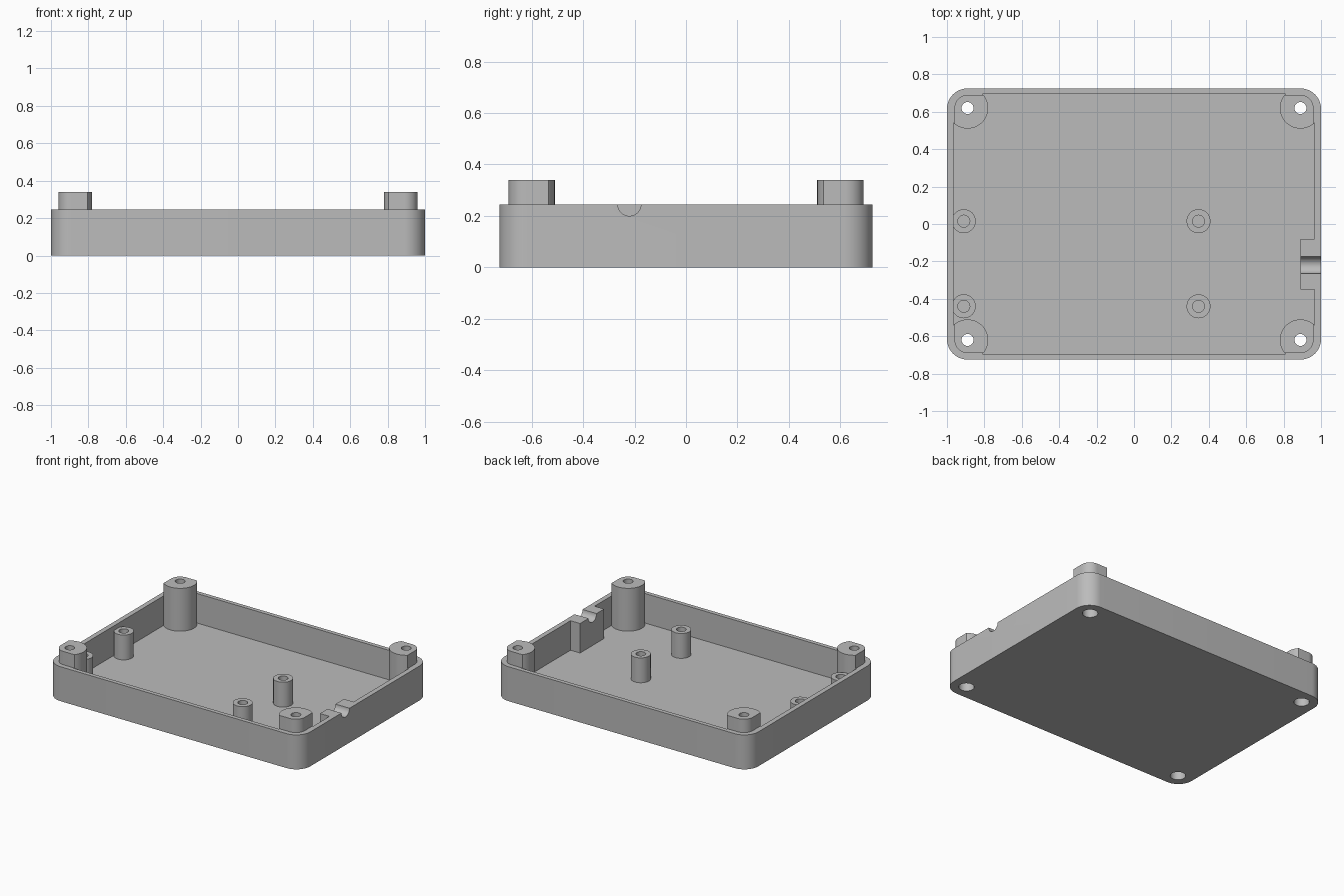
import bpy
import bmesh
import math

cube = bpy.data.objects.get("Cube")
if cube:
    bpy.data.objects.remove(cube, do_unlink=True)

RIM, FLOOR, POST_TOP = 0.245, 0.035, 0.34
POST_X, POST_Y, POST_R = 0.89, 0.62, 0.11
CORNERS = [(sx * POST_X, sy * POST_Y) for sx in (-1, 1) for sy in (-1, 1)]

grey = bpy.data.materials.new("grey plastic")
grey.use_nodes = True
colour = (0.5, 0.5, 0.5, 1)
grey.diffuse_color = colour
grey.node_tree.nodes["Principled BSDF"].inputs["Base Color"].default_value = colour


def prism(name, outline, z0, z1):
    """Extrude a closed outline from z0 to z1."""
    bm = bmesh.new()
    face = bm.faces.new([bm.verts.new((x, y, z0)) for x, y in outline])
    top = bmesh.ops.extrude_face_region(bm, geom=[face])["geom"]
    verts = [g for g in top if isinstance(g, bmesh.types.BMVert)]
    bmesh.ops.translate(bm, verts=verts, vec=(0, 0, z1 - z0))
    bmesh.ops.recalc_face_normals(bm, faces=bm.faces)
    mesh = bpy.data.meshes.new(name)
    bm.to_mesh(mesh)
    bm.free()
    mesh.materials.append(grey)
    obj = bpy.data.objects.new(name, mesh)
    bpy.context.collection.objects.link(obj)
    return obj


def circle(cx, cy, r, n=48):
    return [(cx + r * math.cos(math.tau * i / n), cy + r * math.sin(math.tau * i / n))
            for i in range(n)]


def rounded(hx, hy, r, n=12):
    """Rounded rectangle with half sizes hx, hy."""
    points = []
    for k, (sx, sy) in enumerate([(1, 1), (-1, 1), (-1, -1), (1, -1)]):
        for i in range(n + 1):
            a = math.pi / 2 * (k + i / n)
            points.append((sx * (hx - r) + r * math.cos(a), sy * (hy - r) + r * math.sin(a)))
    return points


def boolean(obj, cutter, operation="DIFFERENCE"):
    """Apply a boolean and remove the helper."""
    mod = obj.modifiers.new("cut", "BOOLEAN")
    mod.operation, mod.solver, mod.object = operation, "EXACT", cutter
    bpy.context.view_layer.update()
    graph = bpy.context.evaluated_depsgraph_get()
    mesh = bpy.data.meshes.new_from_object(obj.evaluated_get(graph))
    obj.modifiers.clear()
    obj.data = mesh
    bpy.data.objects.remove(cutter, do_unlink=True)


def drill(obj, x, y):
    """Screw hole from above with a wide head recess from below."""
    boolean(obj, prism("head_recess", circle(x, y, 0.05), -0.1, 0.2))
    boolean(obj, prism("screw_hole", circle(x, y, 0.032), 0.1, 0.5))


def groove(obj):
    """Half-round cable groove through the right wall."""
    cutter = prism("groove_cutter", circle(0, 0, 0.045), 0.8, 1.1)
    cutter.rotation_euler = (0, math.pi / 2, 0)
    cutter.location = (0, -0.22, RIM)
    boolean(obj, cutter)


# Tray: the cavity leaves the corners solid behind the posts
tray = prism("tray", rounded(1, 0.725, 0.11), 0, RIM)
cavity = prism("cavity", rounded(0.965, 0.695, 0.075), FLOOR, 0.6)
for x, y in CORNERS:
    boolean(cavity, prism("corner_fill", circle(x, y, POST_R - 0.001), -0.1, 0.8))
boolean(tray, cavity)
for x, y in CORNERS:
    drill(tray, x, y)
groove(tray)
parts = [tray]

# Corner posts, trimmed to fit inside the rim
for x, y in CORNERS:
    name = ("right" if x > 0 else "left") + ("_back" if y > 0 else "_front")
    post = prism(name + "_corner_post", circle(x, y, POST_R), 0.02, POST_TOP)
    boolean(post, prism("trim", rounded(0.96, 0.69, 0.07), -0.1, 0.6), "INTERSECT")
    drill(post, x, y)
    parts.append(post)

# Board standoffs with blind holes
for x in (-0.91, 0.345):
    for y in (-0.44, 0.015):
        standoff = prism("board_standoff", circle(x, y, 0.064), 0.02, 0.212)
        boolean(standoff, prism("pilot_hole", circle(x, y, 0.032), FLOOR, 0.4))
        parts.append(standoff)

# Cable block on the right wall
block = prism("cable_block", [(0.89, -0.35), (0.966, -0.35), (0.966, -0.08), (0.89, -0.08)],
              0.02, RIM)
groove(block)
parts.append(block)

# Smooth round walls, keep edges crisp
for obj in parts:
    obj.data.shade_smooth()
    obj.data.set_sharp_from_angle(angle=math.radians(30))
